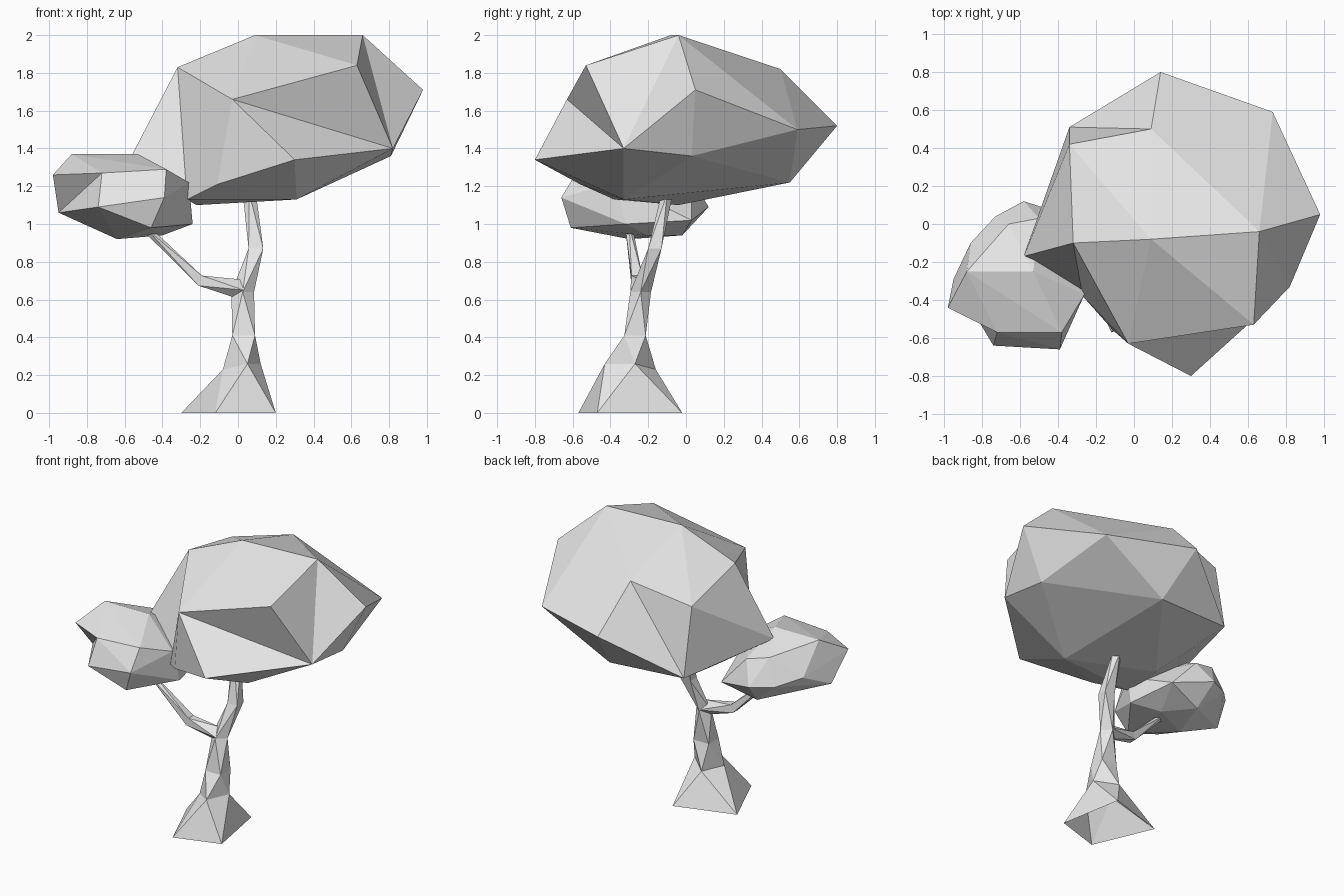
import bpy, bmesh
from math import sin, cos, radians
from mathutils import Vector

cube = bpy.data.objects.get("Cube")
if cube:
    bpy.data.objects.remove(cube, do_unlink=True)

grey = bpy.data.materials.new("pale_grey")
grey.use_nodes = True
COLOUR = (0.8, 0.8, 0.8, 1)
grey.diffuse_color = COLOUR
grey.node_tree.nodes["Principled BSDF"].inputs["Base Color"].default_value = COLOUR


def finish(bm, name):
    bmesh.ops.recalc_face_normals(bm, faces=bm.faces[:])
    mesh = bpy.data.meshes.new(name)
    bm.to_mesh(mesh)
    bm.free()
    mesh.materials.append(grey)
    obj = bpy.data.objects.new(name, mesh)
    bpy.context.scene.collection.objects.link(obj)
    return obj


def faceted_clump(name, points, notches):
    """Leaf clump as a hull; each notch is an edge turned inwards across its two faces."""
    bm = bmesh.new()
    verts = [bm.verts.new(p) for p in points]
    bmesh.ops.convex_hull(bm, input=verts)
    for a, b in notches:
        edge = bm.edges.get((verts[a], verts[b]))
        if edge and len(edge.link_faces) == 2:
            bmesh.utils.edge_rotate(edge, True)
    loose = [v for v in bm.verts if not v.link_faces]
    bmesh.ops.delete(bm, geom=loose, context='VERTS')
    return finish(bm, name)


def twisted_tube(name, rings):
    """Triangulated tube, open at its foot, each ring turned half a step from the last."""
    bm = bmesh.new()
    loops = [[bm.verts.new(p) for p in ring] for ring in rings]
    for a, b in zip(loops, loops[1:]):
        n = len(a)
        for i in range(n):
            j = (i + 1) % n
            bm.faces.new((a[i], a[j], b[i]))
            bm.faces.new((a[j], b[j], b[i]))
    bm.faces.new(loops[-1])
    return finish(bm, name)


def ring(centre, rx, ry, start):
    x, y, z = centre
    return [(x + rx * cos(radians(start + 90 * i)),
             y + ry * sin(radians(start + 90 * i)), z) for i in range(4)]


# Large crown
faceted_clump("large_crown", [
    (.63, -.53, 1.84), (.30, -.80, 1.34),
    (.66, -.04, 2), (.09, -.08, 2), (-.32, -.10, 1.83), (.09, .50, 1.82),
    (-.34, .42, 1.72), (.98, .05, 1.71), (.82, -.33, 1.40), (-.03, -.63, 1.66),
    (.14, .80, 1.52), (.73, .59, 1.50), (.81, .03, 1.36), (-.58, -.17, 1.33),
    (-.34, .51, 1.24), (.22, .55, 1.22), (.31, -.33, 1.13), (-.22, -.04, 1.10),
    (-.27, -.38, 1.13), (-.11, -.56, 1.21)],
    notches=[(0, 1), (0, 7), (6, 10), (13, 19), (13, 9)])

# Small crown on the side branch
faceted_clump("small_crown", [
    (-.98, -.44, 1.26), (-.95, -.29, 1.06), (-.88, -.25, 1.37), (-.53, -.25, 1.37),
    (-.72, -.57, 1.27), (-.38, -.57, 1.29), (-.74, -.64, 1.09), (-.39, -.66, 1.14),
    (-.46, -.61, .98), (-.24, -.32, 1), (-.26, -.37, 1.22), (-.64, -.30, .92),
    (-.40, -.20, .94), (-.55, -.02, .94), (-.58, .12, 1.09), (-.66, 0, 1.28),
    (-.50, .03, 1.24), (-.86, -.10, 1.15), (-.73, .04, 1.10), (-.30, .03, 1.02)],
    notches=[(0, 6)])

# Trunk with flared foot
twisted_tube("trunk", [
    [(-.12, -.57, 0), (.20, -.47, 0), (.12, -.02, 0), (-.30, -.15, 0)],
    [(.05, -.43, .26), (.12, -.27, .26), (-.01, -.16, .23), (-.08, -.32, .23)],
    ring((.03, -.27, .41), .085, .08, -45),
    ring((.025, -.24, .64), .06, .055, 0),
    ring((.095, -.165, .87), .055, .05, 45),
    ring((.06, -.10, 1.16), .035, .03, 90)])

# Side branch, rings standing across its path
path = [Vector(p) for p in ((.03, -.24, .65), (-.20, -.26, .70), (-.48, -.30, .97))]
tilts = (Vector((0, 0, 1)), Vector((.3, 0, .95)), Vector((.7, 0, .7)))
across = Vector((0, 1, 0))
branch = []
for k, (p, up, r) in enumerate(zip(path, tilts, (.055, .04, .02))):
    angles = [radians(45 * k + 90 * i) for i in range(4)]
    branch.append([p + r * (cos(a) * across + sin(a) * up) for a in angles])
twisted_tube("side_branch", branch)
